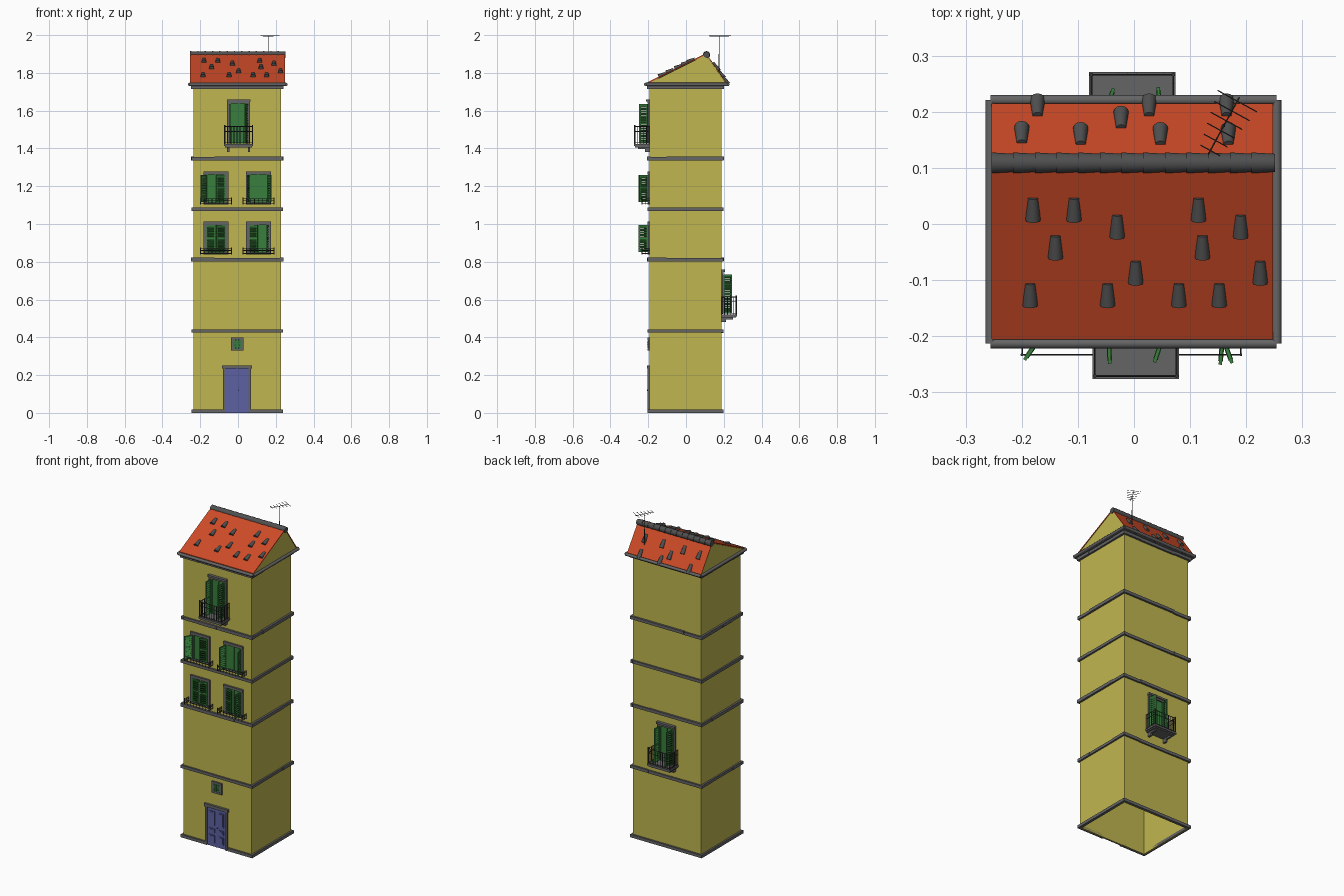
import bpy, bmesh, math, random
from mathutils import Matrix, Vector

cube = bpy.data.objects.get("Cube")
if cube:
    bpy.data.objects.remove(cube)
random.seed(4)


def material(name, r, g, b):
    m = bpy.data.materials.new(name)
    m.use_nodes = True
    m.diffuse_color = (r, g, b, 1)
    m.node_tree.nodes["Principled BSDF"].inputs["Base Color"].default_value = (r, g, b, 1)
    return m


WALL = material("yellow plaster", 0.53, 0.47, 0.08)
ROOF = material("red roof", 0.62, 0.07, 0.02)
STONE = material("grey stone", 0.13, 0.13, 0.13)
TILE = material("dark grey tile", 0.08, 0.08, 0.08)
IRON = material("dark iron", 0.04, 0.04, 0.045)
GREEN = material("shutter green", 0.04, 0.21, 0.045)
BLUE = material("door blue", 0.11, 0.12, 0.36)

I = Matrix.Identity(4)
T = Matrix.Translation
X0, X1, Y0, Y1 = -0.235, 0.228, -0.193, 0.188
EAVE, RIDGE, RIDGE_Y = 1.745, 1.9, 0.107


def box(bm, lo, hi, m=I):
    lo, hi = Vector(lo), Vector(hi)
    size = Matrix.Diagonal((*(hi - lo), 1))
    bmesh.ops.create_cube(bm, size=1, matrix=m @ T((lo + hi) / 2) @ size)


def rod(bm, a, b, r, r2=None, m=I, sides=6):
    a, b = Vector(a), Vector(b)
    d = b - a
    turn = d.to_track_quat("Z", "Y").to_matrix().to_4x4()
    bmesh.ops.create_cone(bm, cap_ends=True, segments=sides, radius1=r, radius2=r2 or r,
                          depth=d.length, matrix=m @ T((a + b) / 2) @ turn)


def finish(bm, name, mat, smooth=False):
    bmesh.ops.recalc_face_normals(bm, faces=bm.faces)
    me = bpy.data.meshes.new(name)
    bm.to_mesh(me)
    bm.free()
    me.materials.append(mat)
    ob = bpy.data.objects.new(name, me)
    bpy.context.collection.objects.link(ob)
    if smooth:
        bpy.ops.object.select_all(action="DESELECT")
        ob.select_set(True)
        bpy.context.view_layer.objects.active = ob
        bpy.ops.object.shade_smooth_by_angle(angle=math.radians(40))
    return ob


# Hollow tower walls, open underneath
bm = bmesh.new()
t = 0.006
box(bm, (X0, Y0, 0), (X1, Y0 + t, EAVE))
box(bm, (X0, Y1 - t, 0), (X1, Y1, EAVE))
for x in (X0, X1 - t):
    box(bm, (x, Y0 + t, 0), (x + t, Y1 - t, EAVE))
finish(bm, "tower_walls", WALL)

# Stone bands made of slightly uneven blocks
bm = bmesh.new()


def band(z, h, out, gap=False, parts=4, wobble=0.002):
    for i in range(parts):
        j = random.uniform(-wobble, wobble)
        xa, xb = (X0 - out + (X1 - X0 + 2 * out) * k / parts for k in (i, i + 1))
        ya, yb = (Y0 - out + (Y1 - Y0 + 2 * out) * k / parts for k in (i, i + 1))
        o = out + j
        box(bm, (xa, Y1 - t, z + j), (xb, Y1 + o, z + h + j))
        box(bm, (X0 - o, ya, z), (X0 + t, yb, z + h + j))
        box(bm, (X1 - t, ya, z), (X1 + o, yb, z + h + j))
        if gap:
            xa, xb = ((X0 - out, -0.08), (0.07, X1 + out))[i % 2]
        box(bm, (xa, Y0 - o, z), (xb, Y0 + t, z + h + j))


band(0, 0.018, 0.011, gap=True, parts=2, wobble=0)
for z in (0.425, 0.802, 1.07, 1.337):
    band(z, 0.018, 0.011)
band(1.715, 0.018, 0.012)
finish(bm, "stone_bands", STONE)

# Eaves gutter ring
bm = bmesh.new()
gx0, gx1, gy0, gy1 = -0.256, 0.254, -0.213, 0.221
for a, b in (((gx0, gy0), (gx1, gy0)), ((gx1, gy0), (gx1, gy1)),
             ((gx1, gy1), (gx0, gy1)), ((gx0, gy1), (gx0, gy0))):
    rod(bm, (*a, 1.739), (*b, 1.739), 0.009, sides=10)
box(bm, (gx0, gy0, 1.733), (gx1, gy1, 1.742))
finish(bm, "eaves_gutter", STONE, True)

# Gable prism and roof slabs
RX0, RX1, RY0, RY1 = -0.254, 0.248, -0.206, 0.215


def prism(name, mat, profile, x0, x1):
    bm = bmesh.new()
    f = bm.faces.new([bm.verts.new((x0, y, z)) for y, z in profile])
    new = bmesh.ops.extrude_face_region(bm, geom=[f])["geom"]
    bmesh.ops.translate(bm, vec=(x1 - x0, 0, 0),
                        verts=[v for v in new if isinstance(v, bmesh.types.BMVert)])
    finish(bm, name, mat)


prism("gable", WALL, [(RY0, EAVE - 0.004), (RIDGE_Y, RIDGE - 0.004), (RY1, EAVE - 0.004)], RX0 + 0.002, RX1 - 0.002)
for name, y in (("front_roof_slope", RY0), ("back_roof_slope", RY1)):
    prism(name, ROOF, [(y, EAVE - 0.003), (RIDGE_Y, RIDGE - 0.003),
                       (RIDGE_Y, RIDGE + 0.004), (y, EAVE + 0.004)], RX0, RX1)

# Overlapping ridge tiles
bm = bmesh.new()
n = 13
step = (RX1 - RX0) / n
for i in range(n):
    x = RX0 + i * step
    rod(bm, (x, RIDGE_Y + 0.002, 1.896), (x + step + 0.003, RIDGE_Y + 0.002, 1.896),
        0.019, 0.0165, sides=14)
finish(bm, "ridge_tiles", TILE, True)

# Scattered raised tiles lying on both slopes
front = [(-.18, .027), (-.107, .027), (.115, .027), (-.03, -.003), (.19, -.003), (-.14, -.04),
         (.122, -.04), (.003, -.085), (.225, -.085), (-.185, -.125), (-.047, -.125),
         (.08, -.125), (.152, -.125)]
back = [(-.172, .207), (.027, .207), (.165, .207), (-.023, .185), (-.2, .158), (-.095, .156),
        (.047, .156), (.168, .156)]
bm = bmesh.new()
for spots, edge, half in ((front, RY0, 0.02), (back, RY1, -0.015)):
    slope = (RIDGE - EAVE) / (RIDGE_Y - edge)
    for x, y in spots:
        ends = [(x, y + s * half, EAVE + slope * (y + s * half - edge) + lift)
                for s, lift in ((-1, 0.005), (1, 0.002))]
        rod(bm, *ends, 0.0135, 0.009, sides=12)
finish(bm, "scattered_roof_tiles", TILE, True)

# Aerial on a thin mast
bm = bmesh.new()
base = Vector((0.16, 0.175, 1.993))
along, across = Vector((0.48, 0.88, 0)), Vector((0.88, -0.48, 0))
rod(bm, (*base.xy, 1.78), (*base.xy, 1.9), 0.003)
rod(bm, (*base.xy, 1.9), base, 0.0015)
rod(bm, base - along * 0.058, base + along * 0.058, 0.0015)
for i in range(6):
    c = base + along * (-0.05 + i * 0.02) + Vector((0, 0, 0.003))
    w = 0.02 + 0.004 * i
    rod(bm, c - across * w, c + across * w, 0.0012)
finish(bm, "aerial", IRON)


# Louvred shutter leaf, hinged at its local origin
def leaf(bm, m, w, h):
    d = 0.003
    for x in (0, w - 0.007):
        box(bm, (x, -d, 0), (x + 0.007, d, h), m)
    for z in (0, h * 0.48, h - 0.009):
        box(bm, (0, -d, z), (w, d, z + 0.009), m)
    count = round(h / 0.013)
    for i in range(1, count):
        tilt = m @ T((0, 0, i * h / count)) @ Matrix.Rotation(0.6, 4, "X")
        box(bm, (0.006, -0.001, -0.006), (w - 0.006, 0.001, 0.006), tilt)


# Window with stone surround; local -y points out of the wall
def window(name, m, w, h, left, right, sill=True, frame=0.016):
    bm = bmesh.new()
    o = w / 2
    for s in (-1, 1):
        xs = sorted((s * o, s * (o + frame)))
        box(bm, (xs[0], -0.009, 0), (xs[1], 0, h), m)
    box(bm, (-o - frame, -0.011, h), (o + frame, 0, h + frame), m)
    if sill:
        box(bm, (-o - frame, -0.011, -0.012), (o + frame, 0, 0), m)
    finish(bm, name + "_surround", STONE)
    bm = bmesh.new()
    box(bm, (-o, -0.003, 0), (o, 0.001, h), m)
    for x in (-o, -0.004, o - 0.008):
        box(bm, (x, -0.005, 0), (x + 0.008, 0, h), m)
    for side, angle in ((1, left), (-1, right)):
        hinge = (m @ Matrix.Diagonal((side, 1, 1, 1)) @ T((-o, -0.009, 0.002))
                 @ Matrix.Rotation(-math.radians(angle), 4, "Z"))
        leaf(bm, hinge, o - 0.001, h - 0.004)
    finish(bm, name + "_shutters", GREEN)


# Iron railing around three sides
def railing(bm, m, w, depth, h, gap, r):
    o = w / 2
    corners = [(-o, 0), (-o, -depth), (o, -depth), (o, 0)]
    for a, b in zip(corners, corners[1:]):
        for z in (0.006, h * 0.72, h):
            rod(bm, (*a, z), (*b, z), r, m=m)
        a, b = Vector(a), Vector(b)
        k = max(2, round((b - a).length / gap))
        for i in range(k + 1):
            p = a.lerp(b, i / k)
            rod(bm, (*p, 0), (*p, h), r, m=m, sides=5)
    for p in corners[1:3]:
        rod(bm, (*p, 0), (*p, h + 0.008), r * 1.8, m=m)


def balcony(name, m):
    window(name, m @ T((0, 0, 0.015)), 0.096, 0.212, 88, 72, sill=False, frame=0.012)
    bm = bmesh.new()
    box(bm, (-0.062, -0.018, 0.238), (0.062, 0, 0.25), m)
    box(bm, (-0.077, -0.083, 0.003), (0.077, 0, 0.014), m)
    box(bm, (-0.071, -0.077, -0.004), (0.071, 0, 0.003), m)
    for x in (-0.055, 0.055):
        box(bm, (x - 0.006, -0.06, -0.014), (x + 0.006, 0, -0.004), m)
        box(bm, (x - 0.006, -0.025, -0.028), (x + 0.006, 0, -0.014), m)
    finish(bm, name + "_slab", STONE)
    bm = bmesh.new()
    railing(bm, m @ T((0, 0, 0.014)), 0.146, 0.078, 0.092, 0.016, 0.002)
    finish(bm, name + "_railing", IRON)


balcony("front_balcony", T((0.003, Y0, 1.41)))
balcony("back_balcony", T((-0.003, Y1, 0.508)) @ Matrix.Rotation(math.pi, 4, "Z"))

# Four paired windows with small flower rails
for name, x, z, left, right in (("lower_left_window", -0.117, 0.85, 8, 20),
                                ("lower_right_window", 0.108, 0.85, 15, 85),
                                ("upper_left_window", -0.117, 1.115, 125, 12),
                                ("upper_right_window", 0.108, 1.115, 100, 110)):
    m = T((x, Y0, z))
    window(name, m, 0.1, 0.146, left, right)
    bm = bmesh.new()
    railing(bm, m @ T((0, 0, -0.012)), 0.165, 0.04, 0.03, 0.02, 0.0015)
    finish(bm, name + "_rail", IRON)

window("small_window", T((-0.004, Y0, 0.342)), 0.042, 0.044, 0, 0, frame=0.013)

# Front door with stone surround and raised panels
m = T((-0.006, Y0, 0))
bm = bmesh.new()
for s in (-1, 1):
    xs = sorted((s * 0.062, s * 0.074))
    box(bm, (xs[0], -0.012, 0), (xs[1], 0, 0.235), m)
box(bm, (-0.08, -0.014, 0.234), (0.08, 0, 0.252), m)
finish(bm, "door_surround", STONE)
bm = bmesh.new()
box(bm, (-0.062, -0.005, 0), (0.062, 0.001, 0.234), m)
for s in (-1, 1):
    for lo, hi in ((0.025, 0.07), (0.085, 0.11), (0.13, 0.215)):
        for inset, out in ((0, 0.008), (0.006, 0.01)):
            xs = sorted((s * (0.012 + inset), s * (0.05 - inset)))
            box(bm, (xs[0], -out, lo + inset), (xs[1], 0, hi - inset), m)
box(bm, (-0.003, -0.008, 0), (0.003, 0, 0.234), m)
finish(bm, "front_door", BLUE)
bm = bmesh.new()
rod(bm, (0.008, -0.004, 0.12), (0.008, -0.013, 0.12), 0.003, m=m)
finish(bm, "door_knob", IRON)
